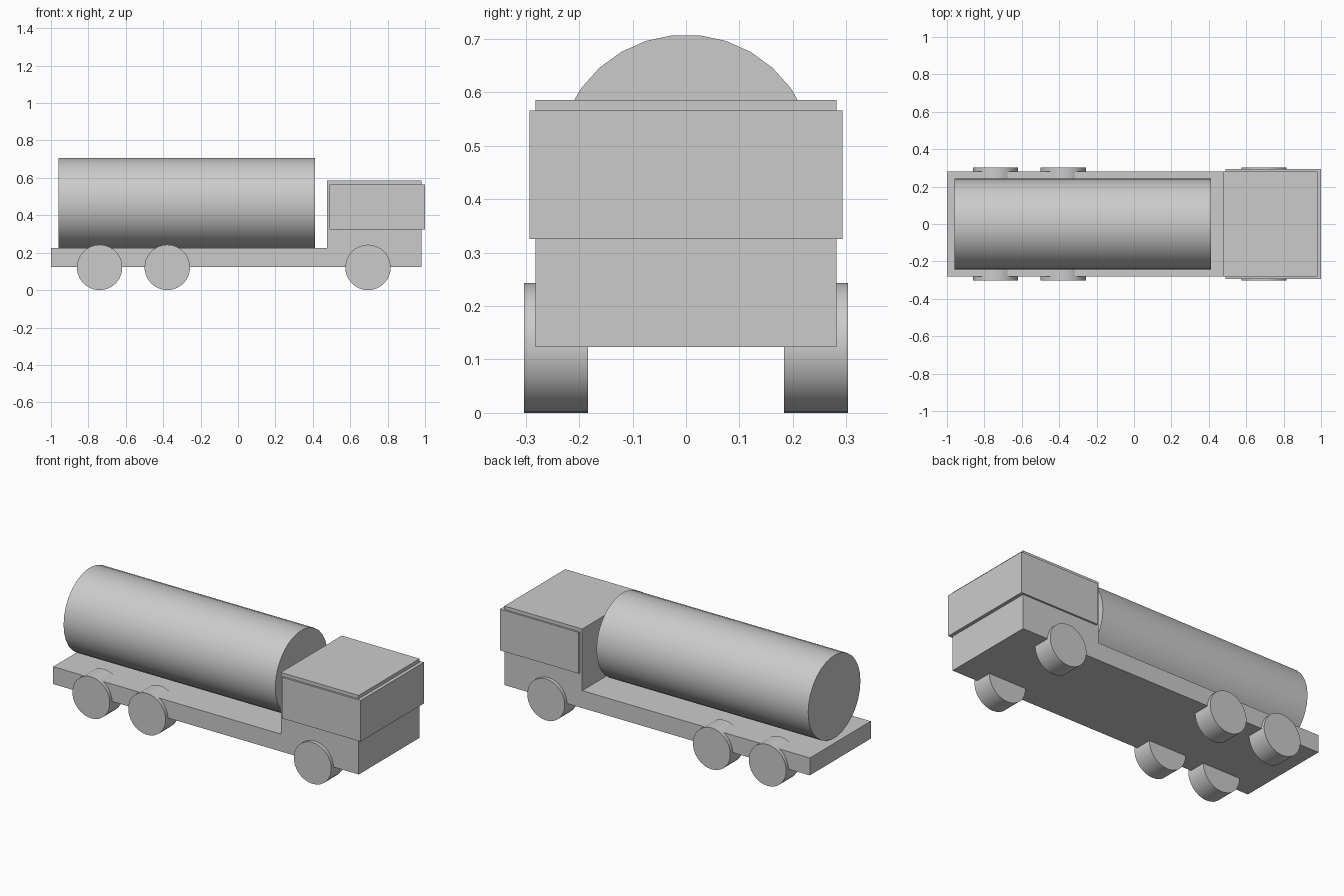
import bpy
import math

if "Cube" in bpy.data.objects:
    bpy.data.objects.remove(bpy.data.objects["Cube"], do_unlink=True)

# Single plain grey
grey = bpy.data.materials.new("light grey")
grey.use_nodes = True
colour = (0.6, 0.6, 0.6, 1)
grey.diffuse_color = colour
grey.node_tree.nodes["Principled BSDF"].inputs["Base Color"].default_value = colour


def box(name, x0, x1, half_width, z0, z1):
    """Box centred on y = 0, given by its x and z limits."""
    bpy.ops.mesh.primitive_cube_add(size=1, location=((x0 + x1) / 2, 0, (z0 + z1) / 2))
    ob = bpy.context.object
    ob.name = name
    ob.scale = (x1 - x0, 2 * half_width, z1 - z0)
    bpy.ops.object.transform_apply(location=False, rotation=False, scale=True)
    ob.data.materials.append(grey)


def cylinder(name, radius, length, location, rotation):
    """Capped cylinder with a smooth side and sharp rims."""
    bpy.ops.mesh.primitive_cylinder_add(vertices=30, radius=radius, depth=length,
                                        location=location, rotation=rotation)
    ob = bpy.context.object
    ob.name = name
    bpy.ops.object.transform_apply(location=False, rotation=True, scale=False)
    bpy.ops.object.shade_smooth_by_angle(angle=math.radians(30))
    ob.data.materials.append(grey)


# Flat bed and cab
box("chassis", -1, 0.98, 0.282, 0.123, 0.225)
box("cab", 0.475, 0.98, 0.282, 0.123, 0.586)
box("cab_window_band", 0.49, 1, 0.293, 0.325, 0.566)

# Tank lying along the bed
cylinder("tank", 0.242, 1.372, (-0.275, 0, 0.466), (0, math.pi / 2, 0))

# Three axles, a wheel on each side
for axle, x in (("rear", -0.74), ("middle", -0.378), ("front", 0.695)):
    for side, s in (("left", 1), ("right", -1)):
        cylinder(f"{axle}_wheel_{side}", 0.1215, 0.12, (x, s * 0.243, 0.1215), (math.pi / 2, 0, 0))
